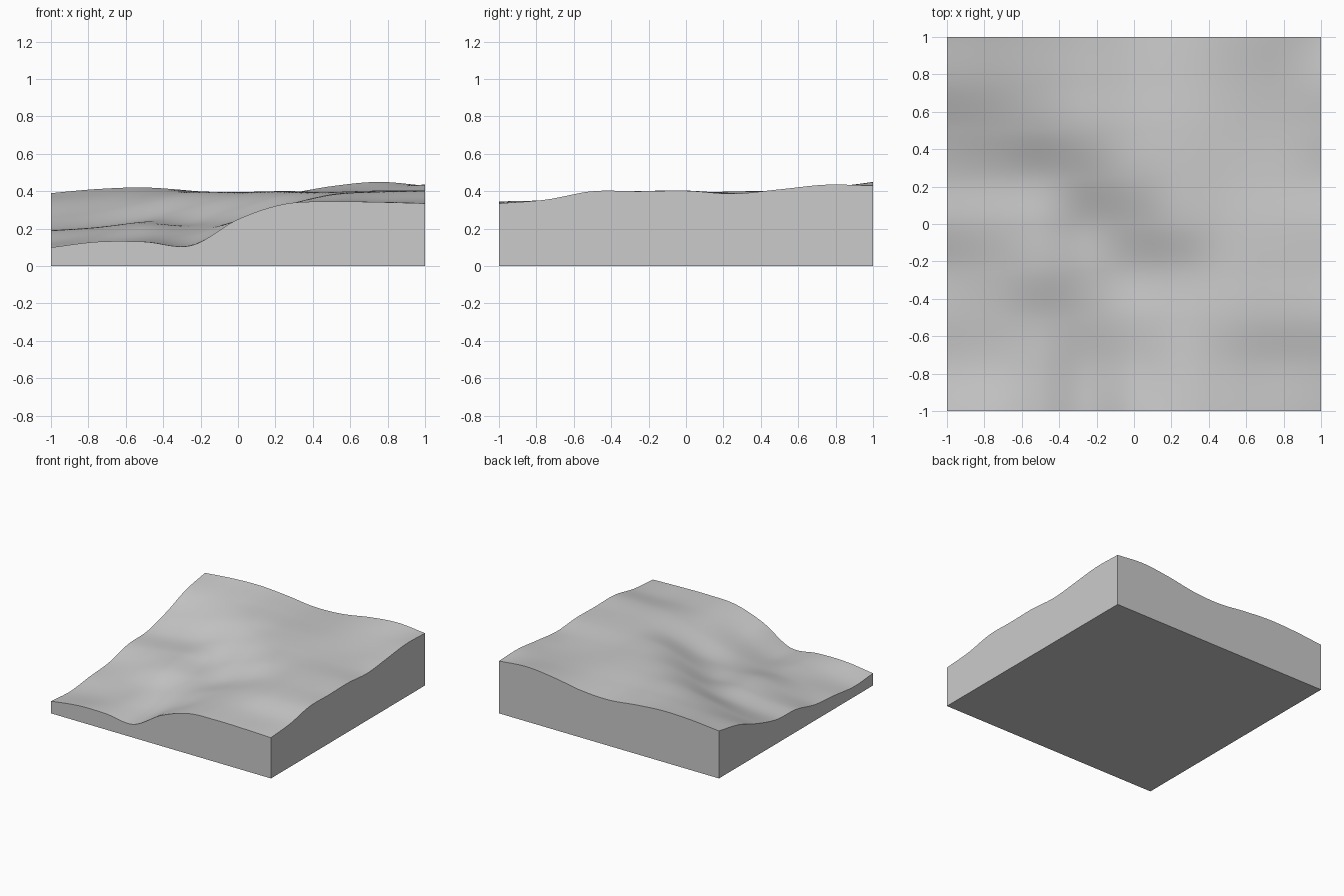
import bpy
import bmesh
import math

if "Cube" in bpy.data.objects:
    bpy.data.objects.remove(bpy.data.objects["Cube"])

CELLS = 110   # resolution of the ground surface

# Ground cross-sections, front to back, heights in thousandths from x = -1 to 1
SECTIONS = [
    (100, 130, 130, 110, 250, 332, 345, 342, 335),
    (85, 110, 135, 125, 230, 325, 352, 350, 355),
    (110, 130, 155, 170, 245, 325, 380, 393, 400),
    (130, 165, 215, 210, 245, 325, 385, 400, 400),
    (185, 205, 235, 235, 310, 380, 395, 403, 403),
    (198, 215, 250, 315, 375, 398, 392, 390, 387),
    (260, 290, 340, 385, 395, 400, 395, 393, 410),
    (345, 365, 390, 400, 388, 392, 405, 415, 435),
    (390, 412, 420, 403, 377, 387, 427, 450, 430),
]


def spline(values, position):
    """Smooth curve through evenly spaced values, position from -1 to 1."""
    last = len(values) - 1
    t = (position + 1) / 2 * last
    i = max(0, min(last - 1, math.floor(t)))
    t -= i
    b, c = values[i], values[i + 1]
    a = values[i - 1] if i > 0 else 2 * b - c
    d = values[i + 2] if i + 2 <= last else 2 * c - b
    return b + t / 2 * (c - a + t * (2*a - 5*b + 4*c - d + t * (3 * (b - c) + d - a)))


def ground_height(x, y):
    return spline([spline(section, x) for section in SECTIONS], y) / 1000


def make_material(name, colour):
    material = bpy.data.materials.new(name)
    material.use_nodes = True
    material.diffuse_color = colour
    material.node_tree.nodes["Principled BSDF"].inputs["Base Color"].default_value = colour
    return material


# Rolling ground surface
bm = bmesh.new()
bmesh.ops.create_grid(bm, x_segments=CELLS, y_segments=CELLS, size=1)
rim = [edge for edge in bm.edges if edge.is_boundary]
for vert in bm.verts:
    vert.co.z = ground_height(vert.co.x, vert.co.y)

# Straight side walls down to a flat base
walls = bmesh.ops.extrude_edge_only(bm, edges=rim)["geom"]
for vert in walls:
    if isinstance(vert, bmesh.types.BMVert):
        vert.co.z = 0
base_rim = [edge for edge in bm.edges if edge.is_boundary]
bmesh.ops.contextual_create(bm, geom=base_rim)
bmesh.ops.recalc_face_normals(bm, faces=bm.faces)

mesh = bpy.data.meshes.new("terrain_block")
bm.to_mesh(mesh)
bm.free()
terrain = bpy.data.objects.new("terrain_block", mesh)
bpy.context.collection.objects.link(terrain)
mesh.materials.append(make_material("plain_grey", (0.6, 0.6, 0.6, 1)))

# Smooth ground with crisp block edges
bpy.ops.object.select_all(action="DESELECT")
terrain.select_set(True)
bpy.context.view_layer.objects.active = terrain
bpy.ops.object.shade_smooth_by_angle(angle=math.radians(35))
